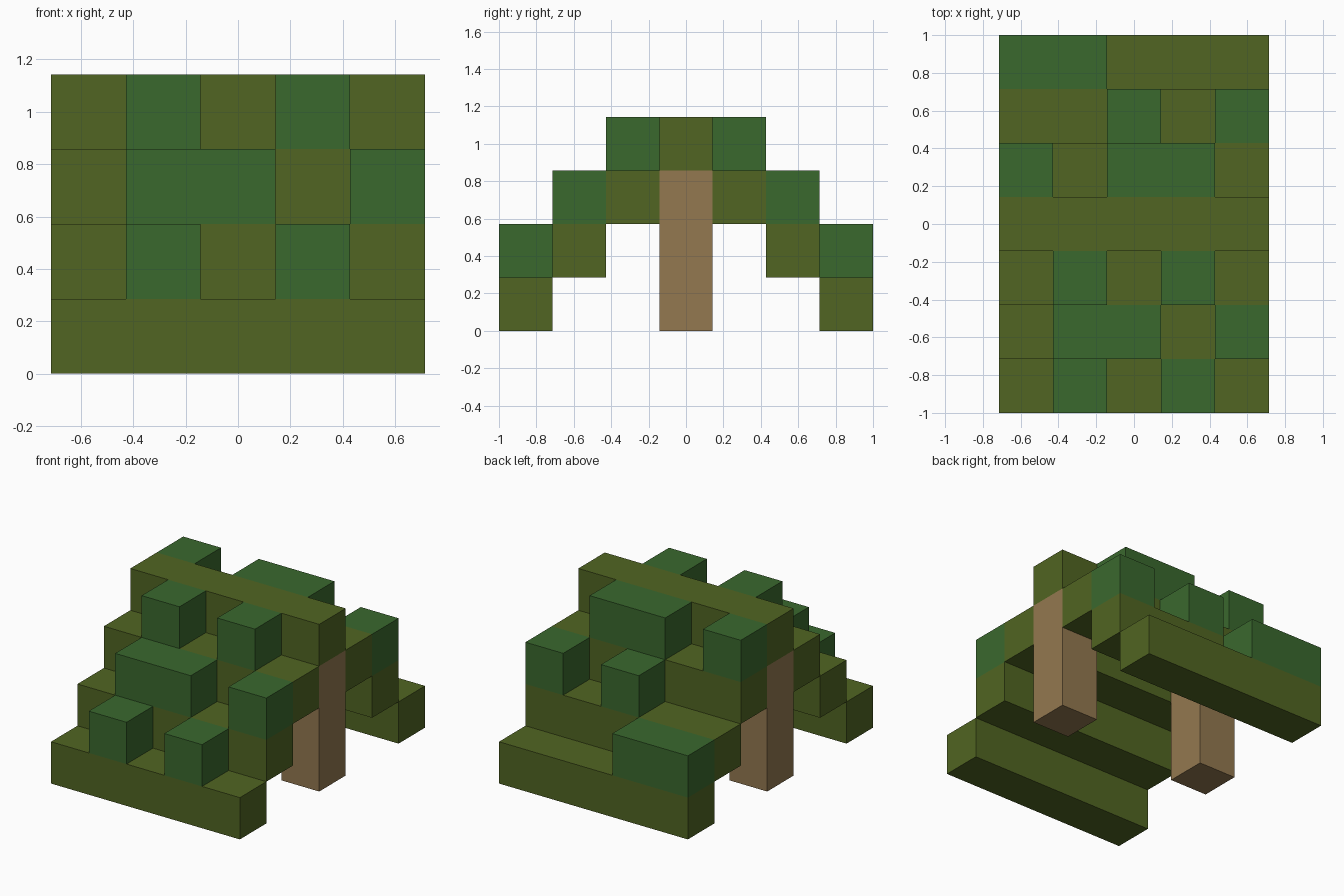
import bpy
import bmesh
from mathutils import Matrix, Vector

cube = bpy.data.objects.get("Cube")
if cube:
    bpy.data.objects.remove(cube, do_unlink=True)

U = 2 / 7            # edge of one block
COLS, ROWS = 5, 7    # blocks along x and y


def material(name, color):
    mat = bpy.data.materials.new(name)
    mat.use_nodes = True
    mat.diffuse_color = color
    bsdf = next(n for n in mat.node_tree.nodes if n.type == 'BSDF_PRINCIPLED')
    bsdf.inputs["Base Color"].default_value = color
    bsdf.inputs["Roughness"].default_value = 0.9
    return mat


olive = material("olive thatch", (0.082, 0.130, 0.016, 1))
green = material("leaf green", (0.042, 0.140, 0.027, 1))
wood = material("light wood", (0.292, 0.188, 0.080, 1))


def block(name, mat, col, row, level, wide=1, tall=1):
    """Box on the block grid, starting at col, row, level."""
    size = Vector((wide, 1, tall)) * U
    corner = Vector((col - COLS / 2, row - ROWS / 2, level)) * U
    bm = bmesh.new()
    bmesh.ops.create_cube(bm, size=1, matrix=Matrix.Diagonal(size.to_4d()))
    mesh = bpy.data.meshes.new(name)
    bm.to_mesh(mesh)
    bm.free()
    mesh.materials.append(mat)
    obj = bpy.data.objects.new(name, mesh)
    obj.location = corner + size / 2
    bpy.context.collection.objects.link(obj)


# Stepped roof beams, rising to the ridge and falling again
ridge = ROWS // 2
for row in range(ROWS):
    name = "ridge_beam" if row == ridge else f"roof_beam_{row}"
    block(name, olive, 0, row, ridge - abs(row - ridge), wide=COLS)

# Leaf clumps resting on the beams: row -> (first column, width)
clumps = {
    0: [(1, 1), (3, 1)],
    1: [(1, 2), (4, 1)],
    2: [(1, 1), (3, 1)],
    4: [(0, 1), (2, 2)],
    5: [(2, 1), (4, 1)],
    6: [(0, 2)],
}
for row, spans in clumps.items():
    for col, wide in spans:
        level = ridge - abs(row - ridge) + 1
        block(f"leaf_clump_{row}_{col}", green, col, row, level, wide=wide)

# Posts under both ends of the ridge
for side, col in (("right", 0), ("left", COLS - 1)):
    block(f"{side}_post", wood, col, ridge, 0, tall=3)
